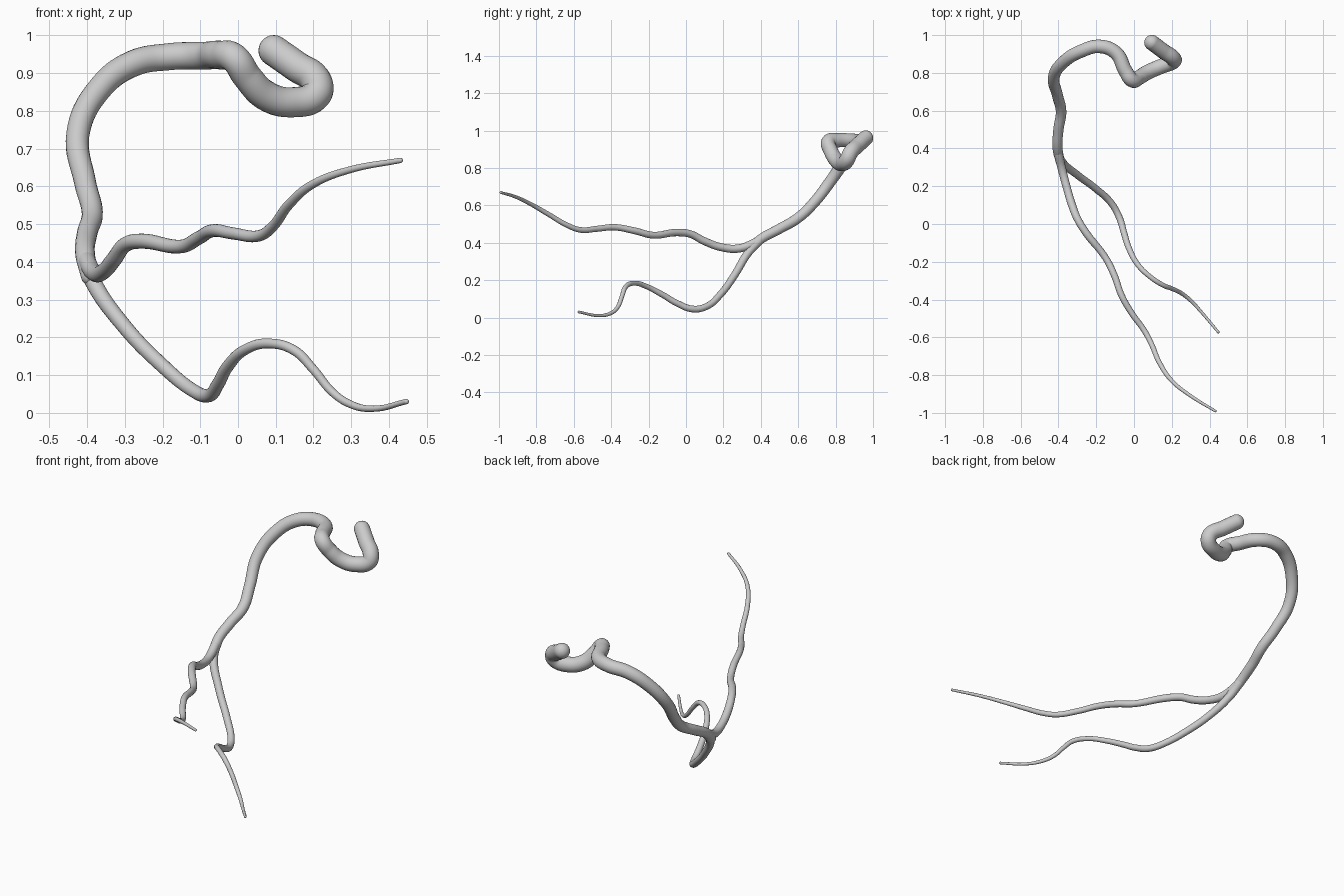
import bpy

# Each point is x, y, z, tube radius
trunk = [
    (0.095, 0.960, 0.960, .041), (0.155, 0.915, 0.918, .041), (0.207, 0.878, 0.880, .041),
    (0.208, 0.862, 0.845, .041), (0.145, 0.835, 0.823, .040), (0.075, 0.805, 0.840, .040),
    (0.025, 0.775, 0.890, .039), (-0.010, 0.762, 0.940, .039), (-0.045, 0.810, 0.948, .038),
    (-0.095, 0.905, 0.946, .037), (-0.180, 0.940, 0.944, .036), (-0.280, 0.915, 0.925, .035),
    (-0.370, 0.860, 0.855, .033), (-0.424, 0.780, 0.740, .031), (-0.405, 0.680, 0.610, .029),
    (-0.386, 0.595, 0.530, .028), (-0.400, 0.500, 0.475, .027), (-0.405, 0.400, 0.420, .026),
    (-0.392, 0.335, 0.362, .024),
]
lower_branch = [
    (-0.405, 0.400, 0.420, .025), (-0.385, 0.335, 0.350, .022), (-0.300, 0.260, 0.228, .020),
    (-0.200, 0.185, 0.125, .019), (-0.120, 0.110, 0.060, .018), (-0.078, 0.035, 0.046, .018),
    (-0.052, -0.050, 0.078, .017), (-0.028, -0.125, 0.122, .016), (0.020, -0.215, 0.168, .014),
    (0.080, -0.275, 0.184, .013), (0.150, -0.322, 0.165, .013), (0.200, -0.342, 0.115, .012),
    (0.250, -0.366, 0.055, .011), (0.300, -0.405, 0.022, .010), (0.360, -0.470, 0.011, .008),
    (0.446, -0.572, 0.030, .007),
]
upper_branch = [
    (-0.405, 0.390, 0.410, .024), (-0.380, 0.285, 0.370, .022), (-0.355, 0.190, 0.376, .021),
    (-0.328, 0.100, 0.408, .021), (-0.298, 0.025, 0.446, .020), (-0.255, -0.045, 0.455, .020),
    (-0.150, -0.180, 0.441, .018), (-0.105, -0.270, 0.463, .018), (-0.065, -0.380, 0.483, .017),
    (-0.010, -0.475, 0.475, .016), (0.055, -0.565, 0.469, .015), (0.092, -0.635, 0.494, .014),
    (0.135, -0.735, 0.552, .013), (0.200, -0.830, 0.607, .011), (0.300, -0.910, 0.645, .009),
    (0.430, -0.990, 0.669, .007),
]


def tube(name, pts):
    """Smooth tapered tube through the points, with ball ends."""
    cu = bpy.data.curves.new(name, 'CURVE')
    cu.dimensions = '3D'
    cu.bevel_depth = 1.0
    cu.bevel_resolution = 8
    cu.resolution_u = 8
    cu.use_fill_caps = True
    sp = cu.splines.new('BEZIER')
    sp.bezier_points.add(len(pts) - 1)
    for bp, (x, y, z, r) in zip(sp.bezier_points, pts):
        bp.co = (x, y, z)
        bp.radius = r
        bp.handle_left_type = bp.handle_right_type = 'AUTO'
    ob = bpy.data.objects.new(name, cu)
    bpy.context.collection.objects.link(ob)
    bpy.ops.object.select_all(action='DESELECT')
    ob.select_set(True)
    bpy.context.view_layer.objects.active = ob
    bpy.ops.object.convert(target='MESH')
    ob = bpy.context.view_layer.objects.active
    # rounded ends
    balls = []
    for x, y, z, r in (pts[0], pts[-1]):
        bpy.ops.mesh.primitive_uv_sphere_add(segments=24, ring_count=12, radius=r, location=(x, y, z))
        balls.append(bpy.context.object)
    for o in balls + [ob]:
        o.select_set(True)
    bpy.context.view_layer.objects.active = ob
    bpy.ops.object.join()
    ob.name = name
    bpy.ops.object.shade_smooth_by_angle()


tube("trunk", trunk)
tube("lower_branch", lower_branch)
tube("upper_branch", upper_branch)
